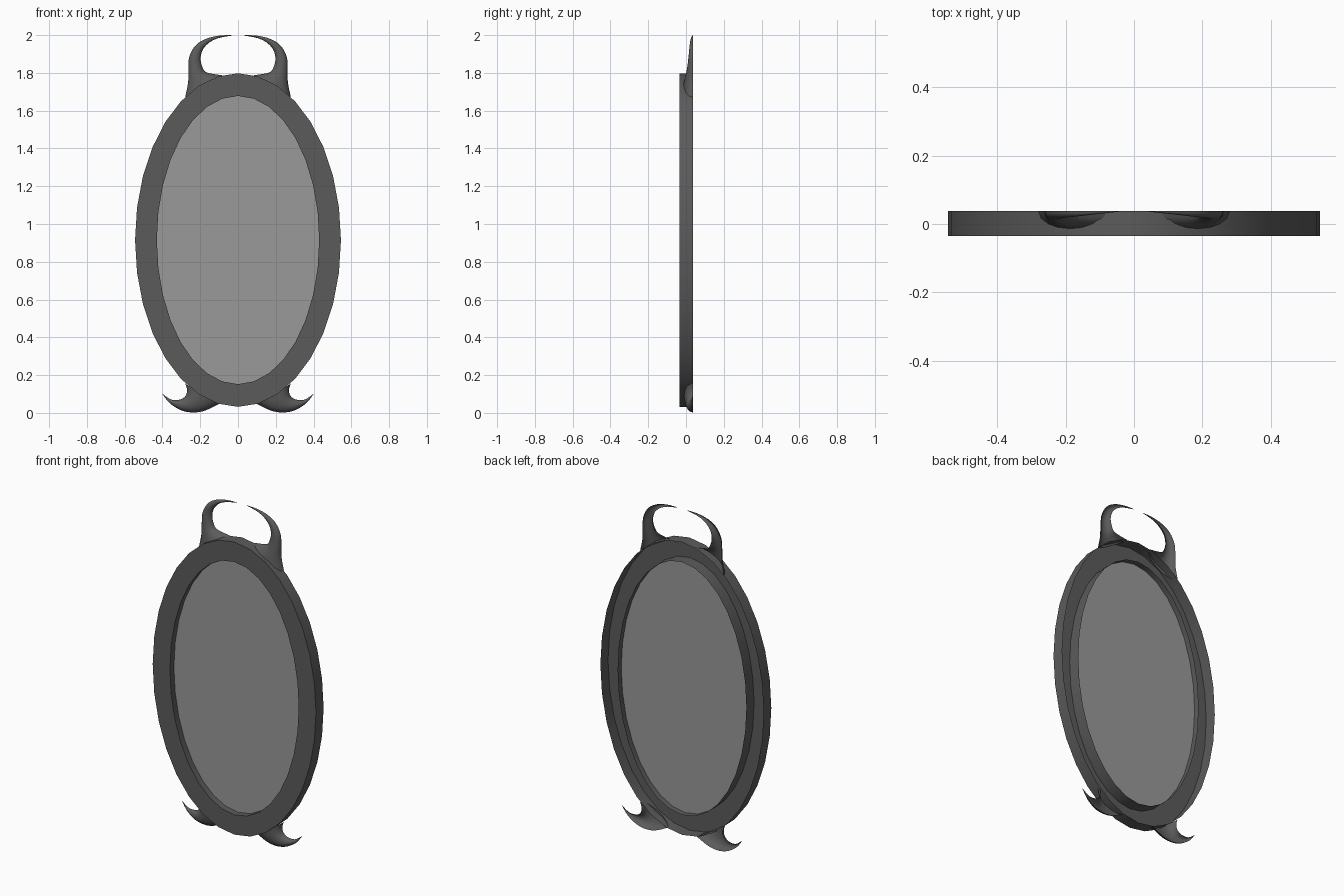
import bpy, bmesh, math

FRONT, BACK, CENTER_Z, SIDES = -0.035, 0.038, 0.915, 32

cube = bpy.data.objects.get("Cube")
if cube:
    bpy.data.objects.remove(cube)


def material(name, value):
    mat = bpy.data.materials.new(name)
    mat.use_nodes = True
    color = (value, value, value, 1)
    mat.diffuse_color = color
    mat.node_tree.nodes["Principled BSDF"].inputs["Base Color"].default_value = color
    return mat


def finish(bm, name, mat):
    mesh = bpy.data.meshes.new(name)
    bm.to_mesh(mesh)
    bm.free()
    mesh.materials.append(mat)
    obj = bpy.data.objects.new(name, mesh)
    bpy.context.collection.objects.link(obj)
    bpy.ops.object.select_all(action="DESELECT")
    obj.select_set(True)
    bpy.context.view_layer.objects.active = obj
    bpy.ops.object.shade_smooth_by_angle(angle=math.radians(40))
    return obj


def oval(bm, rx, rz, y):
    angles = [math.tau * i / SIDES for i in range(SIDES)]
    return [bm.verts.new((rx * math.cos(a), y, CENTER_Z + rz * math.sin(a))) for a in angles]


def bridge(bm, a, b, closed=True):
    for i in range(len(a) if closed else len(a) - 1):
        j = (i + 1) % len(a)
        bm.faces.new((a[i], a[j], b[j], b[i]))


dark = material("dark grey frame", 0.105)
silver = material("mirror grey", 0.32)

# Frame: outer wall, flat front and inner wall, open at the back
bm = bmesh.new()
loops = [oval(bm, 0.545, 0.883, BACK), oval(bm, 0.545, 0.883, FRONT),
         oval(bm, 0.43, 0.763, FRONT), oval(bm, 0.43, 0.763, BACK)]
for a, b in zip(loops, loops[1:]):
    bridge(bm, a, b)
finish(bm, "oval_frame", dark)

# Mirror glass set halfway into the frame
bm = bmesh.new()
bm.faces.new(oval(bm, 0.43, 0.763, 0.003))
finish(bm, "mirror_glass", silver)


def spline(points, t):
    """Smooth interpolation through a list of tuples."""
    i = min(int(t), len(points) - 2)
    f = t - i
    p = [points[max(0, min(len(points) - 1, i + k))] for k in (-1, 0, 1, 2)]
    return [0.5 * (2 * b + (c - a) * f + (2 * a - 5 * b + 4 * c - d) * f * f
                   + (3 * b - a - 3 * c + d) * f ** 3) for a, b, c, d in zip(*p)]


def ornament(name, stations, side, steps=4, across=8):
    """Curled half-round shell; stations are inner x, z, outer x, z, depth."""
    bm = bmesh.new()
    rows = []
    for k in range((len(stations) - 1) * steps + 1):
        ix, iz, ox, oz, depth = spline(stations, k / steps)
        row = []
        for j in range(across + 1):
            a = math.pi * j / across
            f = (1 - math.cos(a)) / 2
            row.append(bm.verts.new((side * (ix + (ox - ix) * f),
                                     BACK - max(depth, 0) * math.sin(a),
                                     iz + (oz - iz) * f)))
        rows.append(row)
    for a, b in zip(rows, rows[1:]):
        bridge(bm, *((a, b) if side > 0 else (b, a)), closed=False)
    finish(bm, name, dark)


# Curled horns on top and fins at the foot
horn = [(0.035, 1.997, 0.035, 2.0, 0.001), (0.10, 1.985, 0.10, 1.997, 0.008),
        (0.15, 1.962, 0.17, 1.98, 0.015), (0.185, 1.925, 0.225, 1.945, 0.02),
        (0.198, 1.88, 0.258, 1.885, 0.025), (0.19, 1.835, 0.263, 1.82, 0.032),
        (0.165, 1.802, 0.264, 1.75, 0.042), (0.08, 1.787, 0.28, 1.672, 0.055)]
fin = [(0.40, 0.102, 0.40, 0.10, 0.001), (0.36, 0.073, 0.37, 0.06, 0.01),
       (0.325, 0.068, 0.335, 0.032, 0.02), (0.295, 0.075, 0.29, 0.01, 0.03),
       (0.275, 0.095, 0.235, 0.002, 0.038), (0.27, 0.125, 0.175, 0.012, 0.045),
       (0.28, 0.155, 0.10, 0.047, 0.05)]
for label, side in (("left", 1), ("right", -1)):
    ornament("top_horn_" + label, horn, side)
    ornament("bottom_fin_" + label, fin, side)
